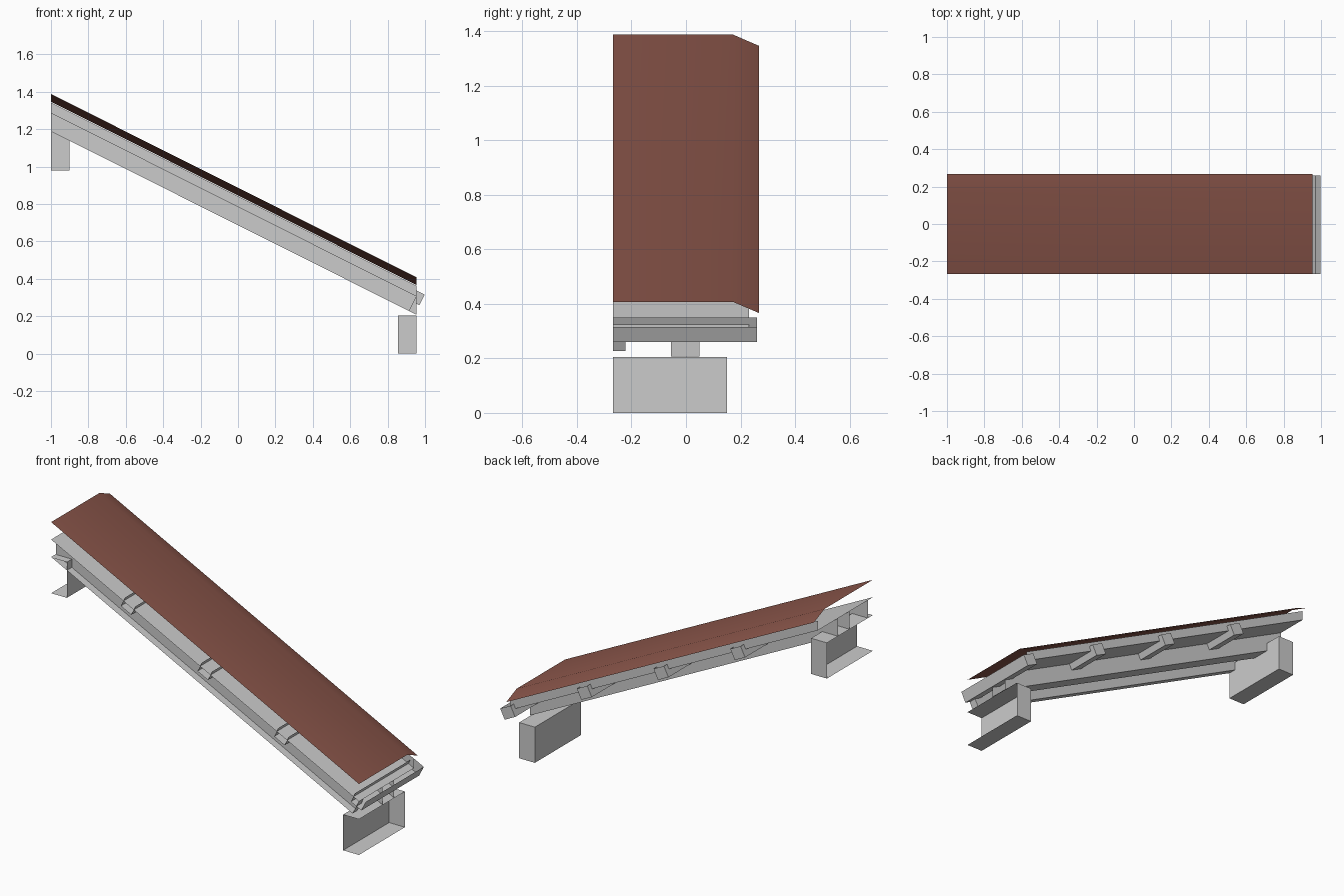
import bpy, bmesh
from mathutils import Vector

if "Cube" in bpy.data.objects:
    bpy.data.objects.remove(bpy.data.objects["Cube"])

SLOPE = -0.5015          # fall of the roof per unit of x
X0, X1 = -1.0, 0.955     # cut ends of the section
FRONT, BACK = -0.267, 0.267


def material(name, rgb):
    m = bpy.data.materials.new(name)
    m.diffuse_color = (*rgb, 1)
    m.use_nodes = True
    m.node_tree.nodes["Principled BSDF"].inputs["Base Color"].default_value = m.diffuse_color
    return m


grey = material("light_grey", (0.6, 0.6, 0.6))
brown = material("brown_roofing", (0.25, 0.09, 0.067))


def on_slope(x, y, off):
    """Point at a vertical offset from the roof plane."""
    return Vector((x, y, 1.388 + SLOPE * (x + 1) + off))


def square_cut(x, off, ref):
    """x of an end cut at right angles to the slope."""
    return x + 0.4 * (off - ref)


def shell(name, faces, mat, inside, smooth=False):
    """Open shell whose faces look away from an inside point."""
    bm = bmesh.new()
    for pts in faces:
        bm.faces.new([bm.verts.new(p) for p in pts])
    bmesh.ops.remove_doubles(bm, verts=bm.verts, dist=0.0005)
    bm.normal_update()
    for f in bm.faces:
        if f.normal.dot(f.calc_center_median() - inside) < 0:
            f.normal_flip()
        f.smooth = smooth
    me = bpy.data.meshes.new(name)
    bm.to_mesh(me)
    bm.free()
    me.materials.append(mat)
    ob = bpy.data.objects.new(name, me)
    bpy.context.collection.objects.link(ob)
    return ob


def run(name, profile, mat, inside, square=False, smooth=False):
    """Sweep an open (y, offset) profile down the slope."""
    def end(off):
        return square_cut(X1, off, -0.1) if square else X1
    faces = []
    for (ya, oa), (yb, ob) in zip(profile, profile[1:]):
        faces.append([on_slope(X0, ya, oa), on_slope(end(oa), ya, oa),
                      on_slope(end(ob), yb, ob), on_slope(X0, yb, ob)])
    if square:   # end cap
        y0, y1 = profile[0][0], profile[1][0]
        faces.append([on_slope(end(o), y, o) for y, o in
                      ((y0, -0.2), (y1, -0.2), (y1, -0.1), (y0, -0.1))])
    return shell(name, faces, mat, on_slope(-0.02, *inside), smooth)


# Roof sheet with a bent back lip
run("roof_sheet", [(FRONT, 0), (0.172, 0), (BACK, -0.041)], brown, (0, -0.1), smooth=True)

# Deck tray under the roof
run("roof_deck", [(FRONT, -0.1), (0.232, -0.1), (0.232, -0.045)], grey, (0, -0.05))

# Rafters: a full one in the middle, a half one on the front cut
run("middle_rafter", [(-0.055, -0.1), (-0.055, -0.2), (0.05, -0.2), (0.05, -0.1)],
    grey, (0, -0.15))
run("front_rafter", [(FRONT, -0.2), (-0.222, -0.2), (-0.222, -0.1)],
    grey, (-0.25, -0.15), square=True)

# Cross battens, open on top and at the front
TOP, BOTTOM, HALF, TIP = -0.07, -0.141, 0.033, 0.26
for i in range(4):
    xc = 0.965 - 0.487 * i

    def p(side, y, off):
        return on_slope(square_cut(xc + side * HALF, off, TOP), y, off)

    faces = [[p(s, FRONT, TOP), p(s, TIP, TOP), p(s, TIP, BOTTOM), p(s, FRONT, BOTTOM)]
             for s in (-1, 1)]
    faces.append([p(-1, FRONT, BOTTOM), p(1, FRONT, BOTTOM), p(1, TIP, BOTTOM), p(-1, TIP, BOTTOM)])
    faces.append([p(-1, TIP, TOP), p(1, TIP, TOP), p(1, TIP, BOTTOM), p(-1, TIP, BOTTOM)])
    shell(f"cross_batten_{i + 1}", faces, grey, on_slope(xc - 0.014, 0, -0.105))

# Support beams, open at the front and at the cut ends
for name, outer, inner, z in (("upper_support", X0, -0.9, 0.98), ("lower_support", X1, 0.855, 0.0)):
    a, b, y, t = outer, inner, 0.15, z + 0.205
    faces = [[(a, FRONT, h), (b, FRONT, h), (b, y, h), (a, y, h)] for h in (z, t)]
    faces.append([(a, y, z), (b, y, z), (b, y, t), (a, y, t)])
    faces.append([(b, FRONT, z), (b, y, z), (b, y, t), (b, FRONT, t)])
    shell(name, faces, grey, Vector(((a + b) / 2, 0, z + 0.1)))
